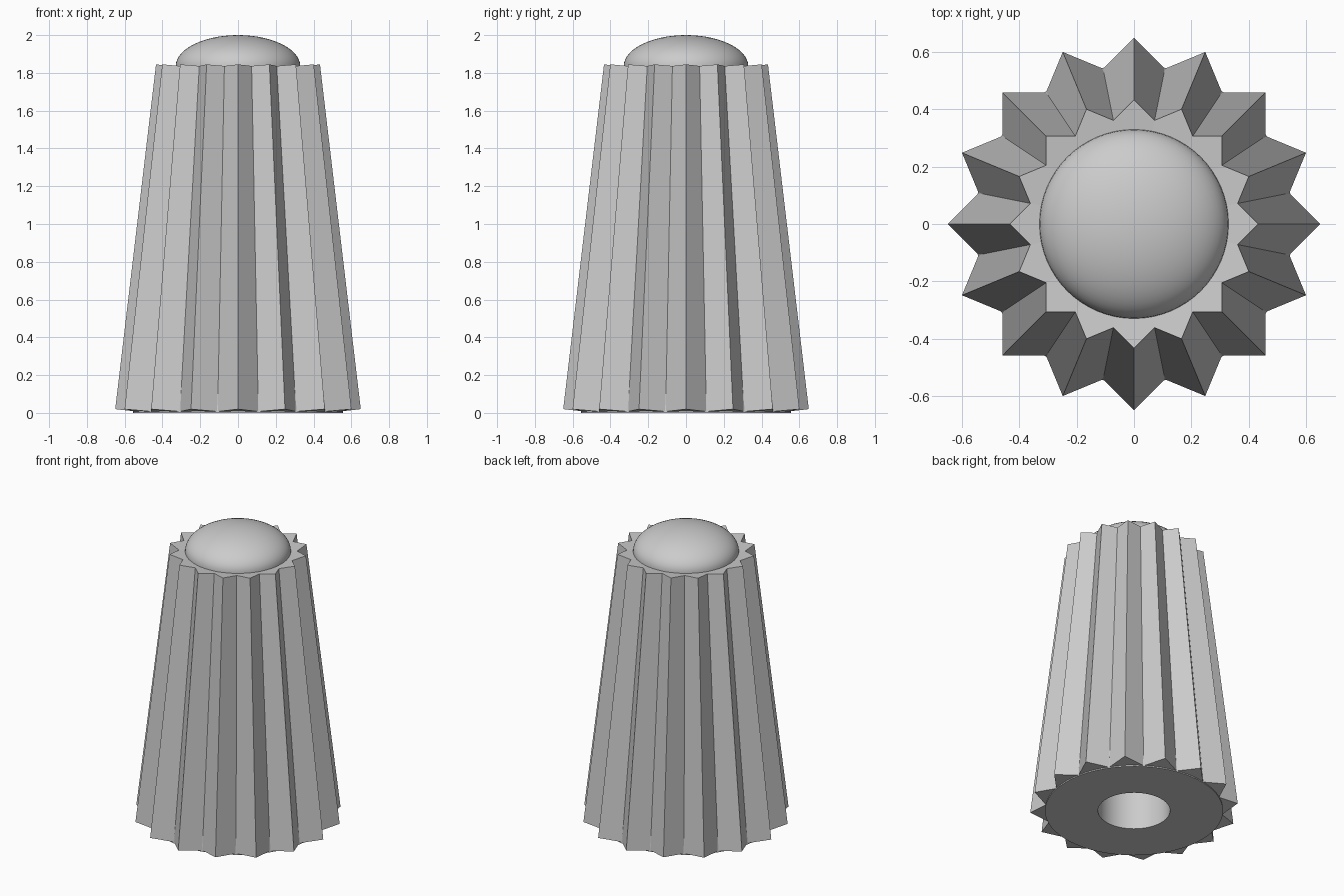
import bpy
import bmesh
from math import sin, cos, pi, sqrt, radians

cube = bpy.data.objects.get("Cube")
if cube:
    bpy.data.objects.remove(cube, do_unlink=True)

grey = bpy.data.materials.new("plain grey")
grey.use_nodes = True
grey.diffuse_color = (0.6, 0.6, 0.6, 1)
grey.node_tree.nodes["Principled BSDF"].inputs["Base Color"].default_value = (0.6, 0.6, 0.6, 1)

TEETH = 16
HALF = pi / TEETH
TILT = 0.117  # inward lean of every tooth


def finish(bm, name, smooth):
    bmesh.ops.recalc_face_normals(bm, faces=bm.faces)
    mesh = bpy.data.meshes.new(name)
    bm.to_mesh(mesh)
    bm.free()
    mesh.materials.append(grey)
    obj = bpy.data.objects.new(name, mesh)
    bpy.context.collection.objects.link(obj)
    if smooth:
        bpy.ops.object.select_all(action="DESELECT")
        obj.select_set(True)
        bpy.context.view_layer.objects.active = obj
        bpy.ops.object.shade_smooth_by_angle(angle=radians(35))
    return obj


def ring(bm, radius, z, count):
    return [bm.verts.new((radius * cos(2 * pi * i / count),
                          radius * sin(2 * pi * i / count), z)) for i in range(count)]


def bridge(bm, a, b):
    n = len(a)
    for i in range(n):
        j = (i + 1) % n
        bm.faces.new((a[i], a[j], b[j], b[i]))


def tooth_level(bm, tip, tip_z, inner):
    """Tips, valleys and inner points of one end, lying on the tilted tooth planes."""
    def point(r, angle, along):
        return bm.verts.new((r * cos(angle), r * sin(angle), tip_z - TILT * (tip - along)))

    valley = tip / sqrt(2) / cos(pi / 4 - HALF)
    tips = [point(tip, 2 * HALF * i, tip) for i in range(TEETH)]
    valleys, inners = [
        [point(r, 2 * HALF * i + HALF, r * cos(HALF)) for i in range(TEETH)]
        for r in (valley, inner)]
    for i in range(TEETH):
        bm.faces.new((tips[i], valleys[i], inners[i], inners[i - 1], valleys[i - 1]))
    return [v for pair in zip(tips, valleys) for v in pair]


# Tapered ring of square-edged teeth
bm = bmesh.new()
bottom = tooth_level(bm, 0.65, 0.02, 0.52)
top = tooth_level(bm, 0.434, 1.845, 0.25)
bridge(bm, bottom, top)
finish(bm, "fluted_grip", False)

# Core with a flat base and a round bore
bm = bmesh.new()
levels = [ring(bm, r, z, 64) for r, z in
          ((0.345, 1.8), (0.556, 0), (0.225, 0), (0.225, 1.2))]
for a, b in zip(levels, levels[1:]):
    bridge(bm, a, b)
bm.faces.new(levels[0])
bm.faces.new(levels[-1])
finish(bm, "bored_core", True)

# Rounded cap
bm = bmesh.new()
STEPS = 14
levels = [ring(bm, 0.33 * cos(pi / 2 * k / STEPS),
               1.835 + 0.165 * sin(pi / 2 * k / STEPS), 64) for k in range(STEPS)]
levels.insert(0, ring(bm, 0.33, 1.81, 64))
for a, b in zip(levels, levels[1:]):
    bridge(bm, a, b)
pole = bm.verts.new((0, 0, 2))
last = levels[-1]
for i in range(len(last)):
    bm.faces.new((last[i - 1], last[i], pole))
bm.faces.new(levels[0])
finish(bm, "domed_cap", True)
